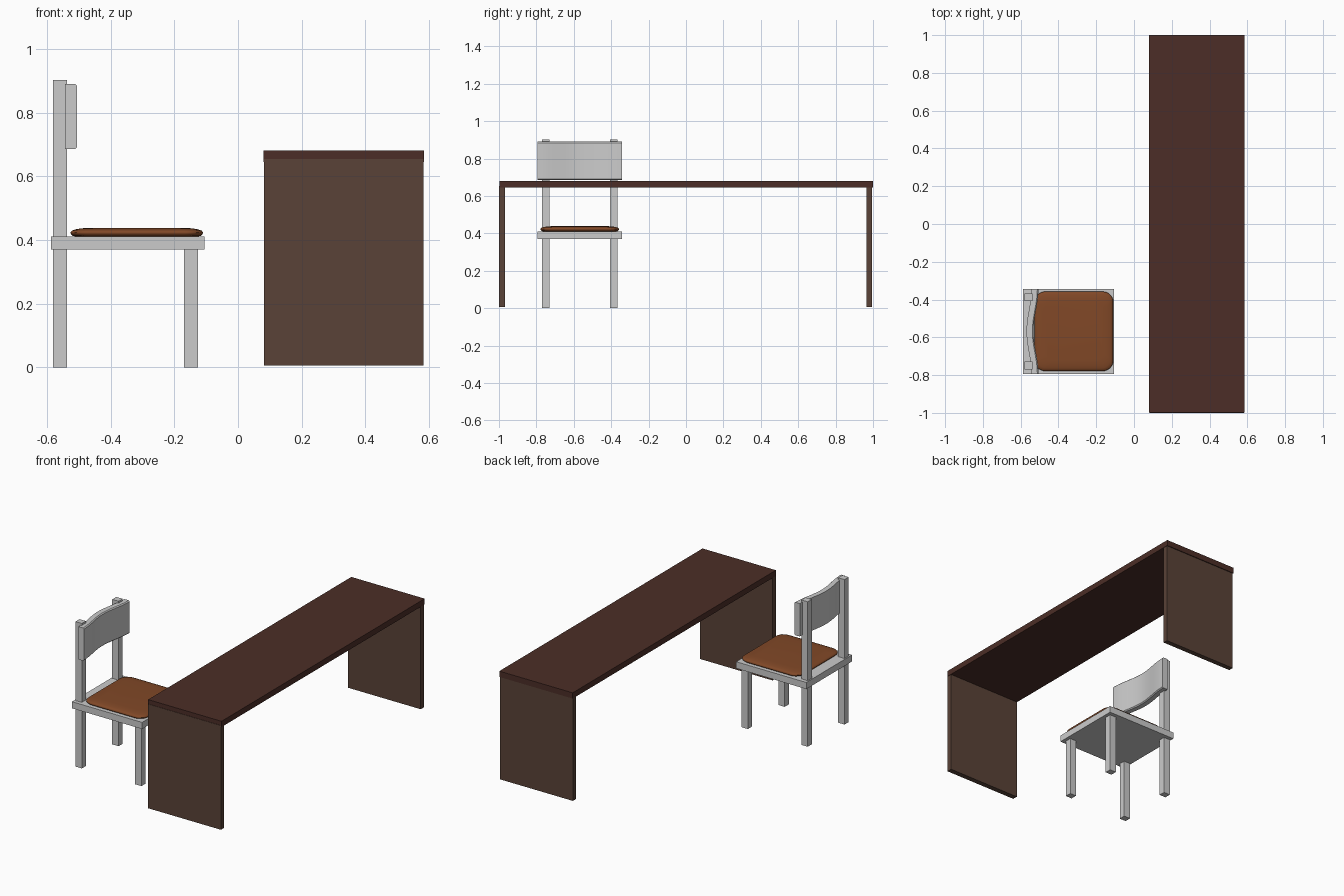
import bpy, bmesh, math

if "Cube" in bpy.data.objects:
    bpy.data.objects.remove(bpy.data.objects["Cube"])


def material(name, rgb):
    m = bpy.data.materials.new(name)
    m.diffuse_color = (*rgb, 1)
    m.use_nodes = True
    m.node_tree.nodes["Principled BSDF"].inputs["Base Color"].default_value = m.diffuse_color
    return m


def finish(name, bm, mat=None):
    bmesh.ops.recalc_face_normals(bm, faces=bm.faces)
    me = bpy.data.meshes.new(name)
    bm.to_mesh(me)
    bm.free()
    ob = bpy.data.objects.new(name, me)
    bpy.context.collection.objects.link(ob)
    if mat:
        me.materials.append(mat)
    return ob


def box(name, xs, ys, zs, mat=None):
    bm = bmesh.new()
    bmesh.ops.create_cube(bm, size=1)
    for v in bm.verts:
        v.co = [(a + b) / 2 + c * (b - a) for c, (a, b) in zip(v.co, (xs, ys, zs))]
    return finish(name, bm, mat)


def smooth(ob, angle=35):
    bpy.ops.object.select_all(action='DESELECT')
    bpy.context.view_layer.objects.active = ob
    ob.select_set(True)
    bpy.ops.object.shade_smooth_by_angle(angle=math.radians(angle))


def loft(name, rings, mat=None):
    bm = bmesh.new()
    loops = [[bm.verts.new(p) for p in r] for r in rings]
    n = len(loops[0])
    for a, b in zip(loops, loops[1:]):
        for i in range(n):
            j = (i + 1) % n
            bm.faces.new((a[i], a[j], b[j], b[i]))
    bm.faces.new(loops[0])
    bm.faces.new(loops[-1])
    return finish(name, bm, mat)


top_wood = material("dark_wood", (0.072, 0.027, 0.02))
side_wood = material("panel_wood", (0.10, 0.054, 0.038))
leather = material("leather", (0.22, 0.065, 0.02))

# Table: long top on two solid end panels
box("table_top", (0.08, 0.585), (-0.998, 1.0), (0.645, 0.681), top_wood)
for name, ys in (("table_panel_near", (-1.0, -0.968)), ("table_panel_far", (0.964, 0.995))):
    box(name, (0.082, 0.583), ys, (0.006, 0.654), side_wood)

# Chair seat and legs; the back legs run up as posts
CY = -0.568
box("seat", (-0.588, -0.105), (CY - 0.225, CY + 0.225), (0.37, 0.411))
for side, s in (("left", 1), ("right", -1)):
    ys = sorted((CY + s * 0.161, CY + s * 0.201))
    box("back_leg_" + side, (-0.581, -0.537), ys, (0, 0.902))
    box("front_leg_" + side, (-0.169, -0.126), ys, (0, 0.371))

# Curved backrest: strips across y with chamfered section, bowed to the rear
SECTION = [(0, 0.685), (0.031, 0.685), (0.037, 0.691), (0.037, 0.884), (0.031, 0.89), (0, 0.89)]
rings = []
for i in range(25):
    t = -1 + i / 12
    bow = -0.569 + 0.013 * (1 - math.cos(math.pi * t))
    rings.append([(bow + dx, CY + 0.225 * t, z) for dx, z in SECTION])
smooth(loft("backrest", rings))


# Pillow cushion: stacked rounded rectangles
def rounded_ring(inset, z, seg=8):
    hx, hy, cx = 0.208 - inset, 0.21 - inset, -0.318
    r = max(0.055 - inset * 0.3, 0.02)
    pts = []
    for k, (sx, sy) in enumerate(((1, 1), (-1, 1), (-1, -1), (1, -1))):
        for i in range(seg + 1):
            a = math.pi / 2 * (k + i / seg)
            pts.append((cx + sx * (hx - r) + r * math.cos(a),
                        CY + sy * (hy - r) + r * math.sin(a), z))
    return pts


PROFILE = [(0.02, 0.409), (0.007, 0.413), (0.001, 0.419), (0, 0.424), (0.004, 0.429),
           (0.015, 0.433), (0.032, 0.436), (0.055, 0.438)]
smooth(loft("cushion", [rounded_ring(i, z) for i, z in PROFILE], leather), 60)
